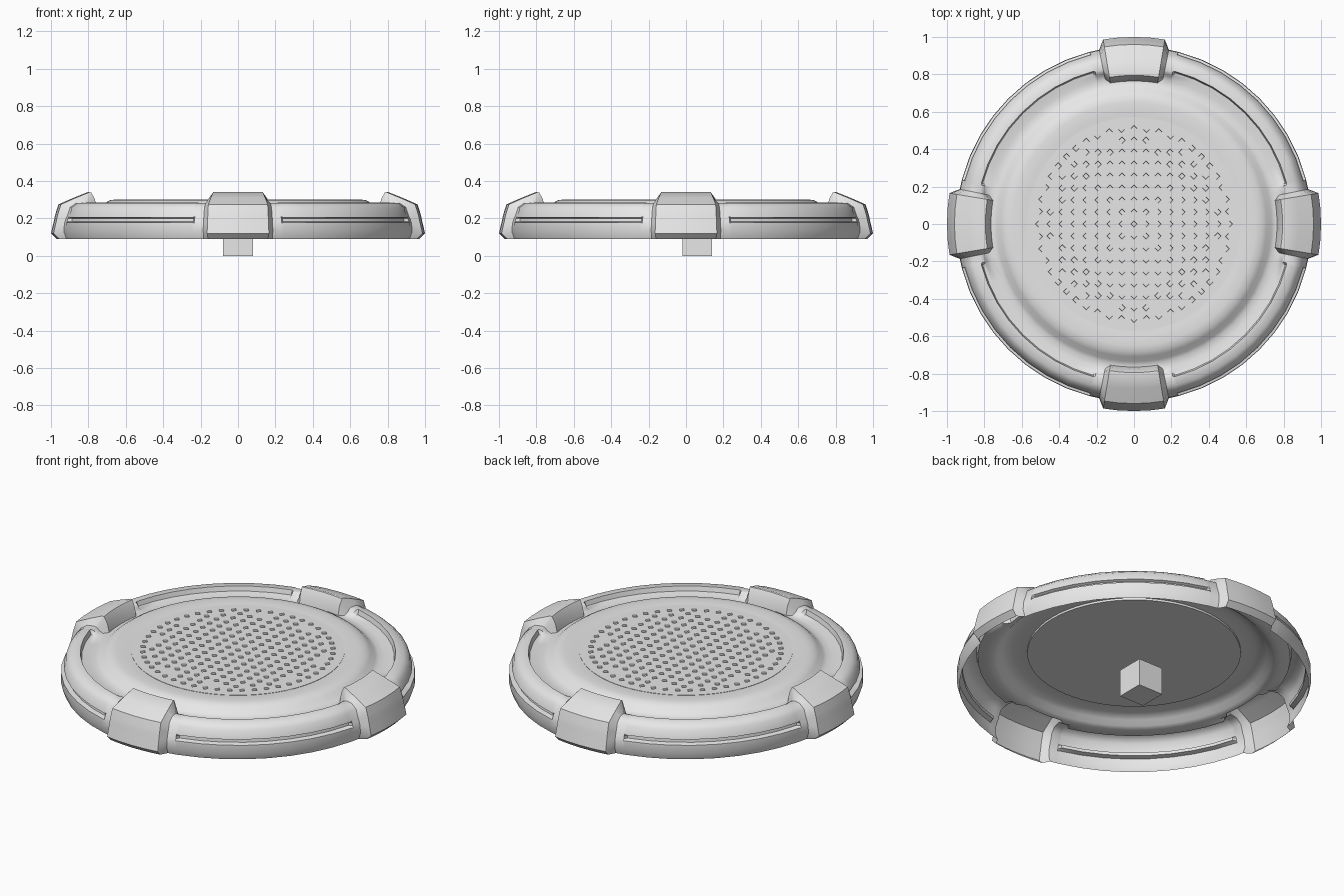
import bpy, bmesh, math

old = bpy.data.objects.get("Cube")
if old:
    bpy.data.objects.remove(old, do_unlink=True)

grey = bpy.data.materials.new("light_grey")
grey.use_nodes = True
grey.diffuse_color = (0.8, 0.8, 0.8, 1)
grey.node_tree.nodes["Principled BSDF"].inputs["Base Color"].default_value = (0.8, 0.8, 0.8, 1)


def make_object(name, bm, smooth_angle=None):
    mesh = bpy.data.meshes.new(name)
    bm.to_mesh(mesh)
    bm.free()
    mesh.materials.append(grey)
    obj = bpy.data.objects.new(name, mesh)
    bpy.context.collection.objects.link(obj)
    if smooth_angle:
        smooth(obj, smooth_angle)
    return obj


def smooth(obj, degrees):
    bpy.ops.object.select_all(action="DESELECT")
    obj.select_set(True)
    bpy.context.view_layer.objects.active = obj
    bpy.ops.object.shade_smooth_by_angle(angle=math.radians(degrees))


# Outer shell: matching (radius, height) profiles, from bottom rim inward
plain = [(.935, .09), (.95, .13), (.946, .175), (.942, .185), (.938, .2), (.932, .21),
         (.915, .26), (.88, .282), (.84, .283), (.825, .278), (.815, .265), (.79, .25)]
groove = [(.935, .09), (.95, .13), (.948, .178), (.92, .183), (.918, .2), (.934, .206),
          (.92, .255), (.89, .282), (.845, .285), (.838, .258), (.818, .255), (.79, .25)]
clamp = [(.97, .09), (1.0, .12), (.99, .165), (.985, .185), (.98, .21), (.973, .235),
         (.96, .275), (.88, .31), (.805, .34), (.795, .338), (.775, .30), (.765, .25)]
dish = [(.755, .25), (.735, .26), (.71, .283), (.685, .297), (.65, .302), (.6, .30), (.57, .298)]

# One quarter: clamp in the middle of each axis, grooved arc between clamps
quarter = [(a, clamp) for a in (-9.5, -5, 0, 5, 9.5)]
quarter += [(11.3, plain), (14.3, plain)]
quarter += [(15 + 7.5 * i, groove) for i in range(9)]
quarter += [(75.7, plain), (78.7, plain)]

bm = bmesh.new()
columns = []
for q in range(4):
    for angle, profile in quarter:
        t = math.radians(angle + 90 * q)
        columns.append([bm.verts.new((r * math.cos(t), r * math.sin(t), z))
                        for r, z in profile + dish])
for a, b in zip(columns, columns[1:] + columns[:1]):
    for j in range(len(a) - 1):
        bm.faces.new((a[j], b[j], b[j + 1], a[j + 1]))
make_object("outer_shell", bm, 42)

# Perforated centre plate
bm = bmesh.new()
bmesh.ops.create_cone(bm, cap_ends=True, segments=64, radius1=.572, radius2=.572, depth=.014)
bmesh.ops.translate(bm, verts=bm.verts, vec=(0, 0, .293))
plate = make_object("centre_plate", bm)

# Small diamond pits: a square lattice inside one ring
pitch = .064
points = [(i * pitch, j * pitch) for i in range(-8, 9) for j in range(-8, 9)
          if math.hypot(i, j) * pitch < .465]
points += [(.51 * math.cos(math.tau * k / 48), .51 * math.sin(math.tau * k / 48))
           for k in range(48)]
bm = bmesh.new()
for x, y in points:
    pit = bmesh.ops.create_cone(bm, cap_ends=True, segments=4, radius1=.016,
                                radius2=.02, depth=.02)["verts"]
    bmesh.ops.translate(bm, verts=pit, vec=(x, y, .302))
cutter = make_object("pit_cutter", bm)
cutter.hide_render = True
cut = plate.modifiers.new("pits", "BOOLEAN")
cut.operation = "DIFFERENCE"
cut.solver = "EXACT"
cut.object = cutter
bpy.context.view_layer.objects.active = plate
bpy.ops.object.modifier_apply(modifier=cut.name)
bpy.data.objects.remove(cutter, do_unlink=True)
smooth(plate, 30)

# Small block below the shell
bm = bmesh.new()
bmesh.ops.create_cube(bm, size=.16)
bmesh.ops.translate(bm, verts=bm.verts, vec=(0, .06, .08))
make_object("lower_block", bm)
